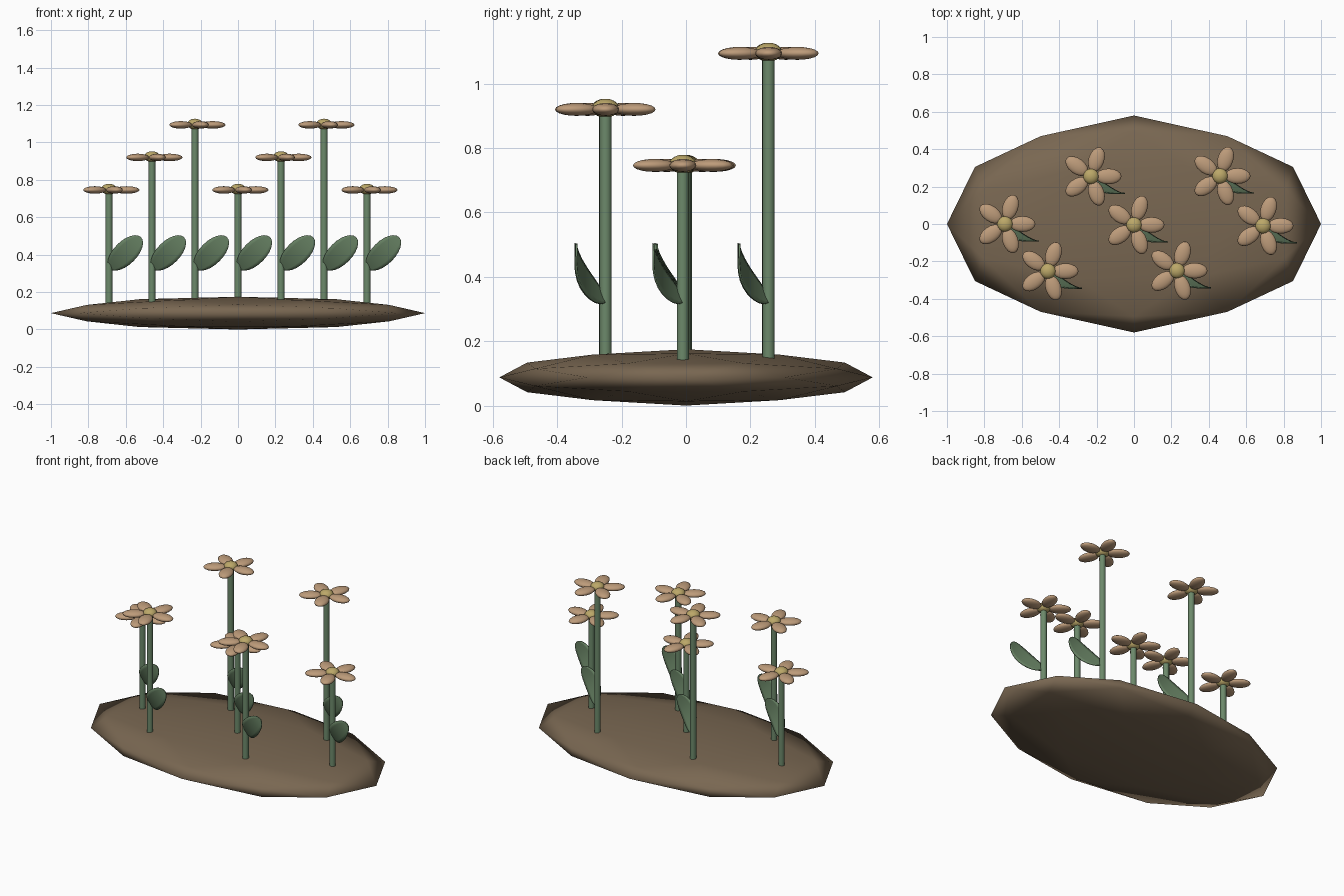
import bpy, bmesh, math
from mathutils import Vector, Matrix

if "Cube" in bpy.data.objects:
    bpy.data.objects.remove(bpy.data.objects["Cube"])


def material(name, rgb):
    m = bpy.data.materials.new(name)
    m.diffuse_color = (*rgb, 1)
    m.use_nodes = True
    m.node_tree.nodes["Principled BSDF"].inputs["Base Color"].default_value = m.diffuse_color
    return m


SOIL = material("soil_brown", (0.19, 0.135, 0.083))
STEM = material("stem_green", (0.15, 0.25, 0.145))
LEAF = material("leaf_green", (0.135, 0.22, 0.125))
PETAL = material("petal_peach", (0.51, 0.33, 0.195))
HEART = material("centre_yellow", (0.50, 0.39, 0.14))


def finish(bm, name, mat):
    bmesh.ops.recalc_face_normals(bm, faces=bm.faces)
    for f in bm.faces:
        f.smooth = True
    me = bpy.data.meshes.new(name)
    bm.to_mesh(me)
    bm.free()
    me.materials.append(mat)
    ob = bpy.data.objects.new(name, me)
    bpy.context.collection.objects.link(ob)
    return ob


def ellipsoid(bm, centre, size, turn=0.0):
    mat = (Matrix.Translation(centre) @ Matrix.Rotation(turn, 4, 'Z')
           @ Matrix.Diagonal((*size, 1)))
    bmesh.ops.create_uvsphere(bm, u_segments=16, v_segments=10, radius=1, matrix=mat)


# Soil mound: once-subdivided icosahedron with its two-fold axes on x, y, z
def soil_mound():
    phi = (1 + 5 ** 0.5) / 2
    base = []
    for a in (-1, 1):
        for b in (-phi, phi):
            base += [Vector((b, a, 0)), Vector((0, b, a)), Vector((a, 0, b))]
    points = [v.normalized() for v in base]
    for i, p in enumerate(base):
        for q in base[i + 1:]:
            if (p - q).length < 2.1:
                points.append((p + q).normalized())
    bm = bmesh.new()
    for p in points:
        bm.verts.new((p.x, p.y * 0.58, p.z * 0.0875 + 0.0875))
    bmesh.ops.convex_hull(bm, input=bm.verts)
    finish(bm, "soil_mound", SOIL)


# Leaf: oval blade rising at 45 degrees and curling forward from the stem
def leaf(x, y, name):
    A, B, rows, cols = 0.118, 0.062, 12, 6
    bm = bmesh.new()
    grid = []
    for i in range(rows + 1):
        p = -math.cos(math.pi * i / rows)
        half = B * math.sqrt(max(0, 1 - p * p))
        row = []
        for j in range(cols + 1):
            u, w = A * p, half * (2 * j / cols - 1)
            row.append(bm.verts.new((x + 0.088 + (u - w) * 0.7071,
                                     y - 0.075 - 0.045 * p + 0.03 * p * p,
                                     0.41 + (u + w) * 0.7071)))
        grid.append(row)
    for i in range(rows):
        for j in range(cols):
            bm.faces.new((grid[i][j], grid[i][j + 1], grid[i + 1][j + 1], grid[i + 1][j]))
    bmesh.ops.remove_doubles(bm, verts=bm.verts, dist=1e-5)
    ob = finish(bm, name, LEAF)
    mod = ob.modifiers.new("thickness", 'SOLIDIFY')
    mod.thickness, mod.offset = 0.006, 0


def flower(n, x, y, z):
    # Stem
    bm = bmesh.new()
    bottom = 0.11
    bmesh.ops.create_cone(bm, cap_ends=True, segments=12, radius1=0.0188, radius2=0.0188,
                          depth=z - bottom,
                          matrix=Matrix.Translation((x, y, (z + bottom) / 2)))
    ob = finish(bm, f"stem_{n}", STEM)
    for f in ob.data.polygons:
        f.use_smooth = abs(f.normal.z) < 0.5
    # Five flat petals
    bm = bmesh.new()
    for k in range(5):
        a = k * math.tau / 5
        ellipsoid(bm, (x + 0.094 * math.cos(a), y + 0.094 * math.sin(a), z),
                  (0.069, 0.042, 0.02), a)
    finish(bm, f"petals_{n}", PETAL)
    # Domed centre
    bm = bmesh.new()
    ellipsoid(bm, (x, y, z + 0.004), (0.042, 0.042, 0.029))
    finish(bm, f"flower_centre_{n}", HEART)
    leaf(x, y, f"leaf_{n}")


soil_mound()
for i in range(7):
    flower(i + 1, -0.69 + 0.23 * i, -0.292 * math.sin(2.1 * i), 0.746 + 0.174 * (i % 3))
